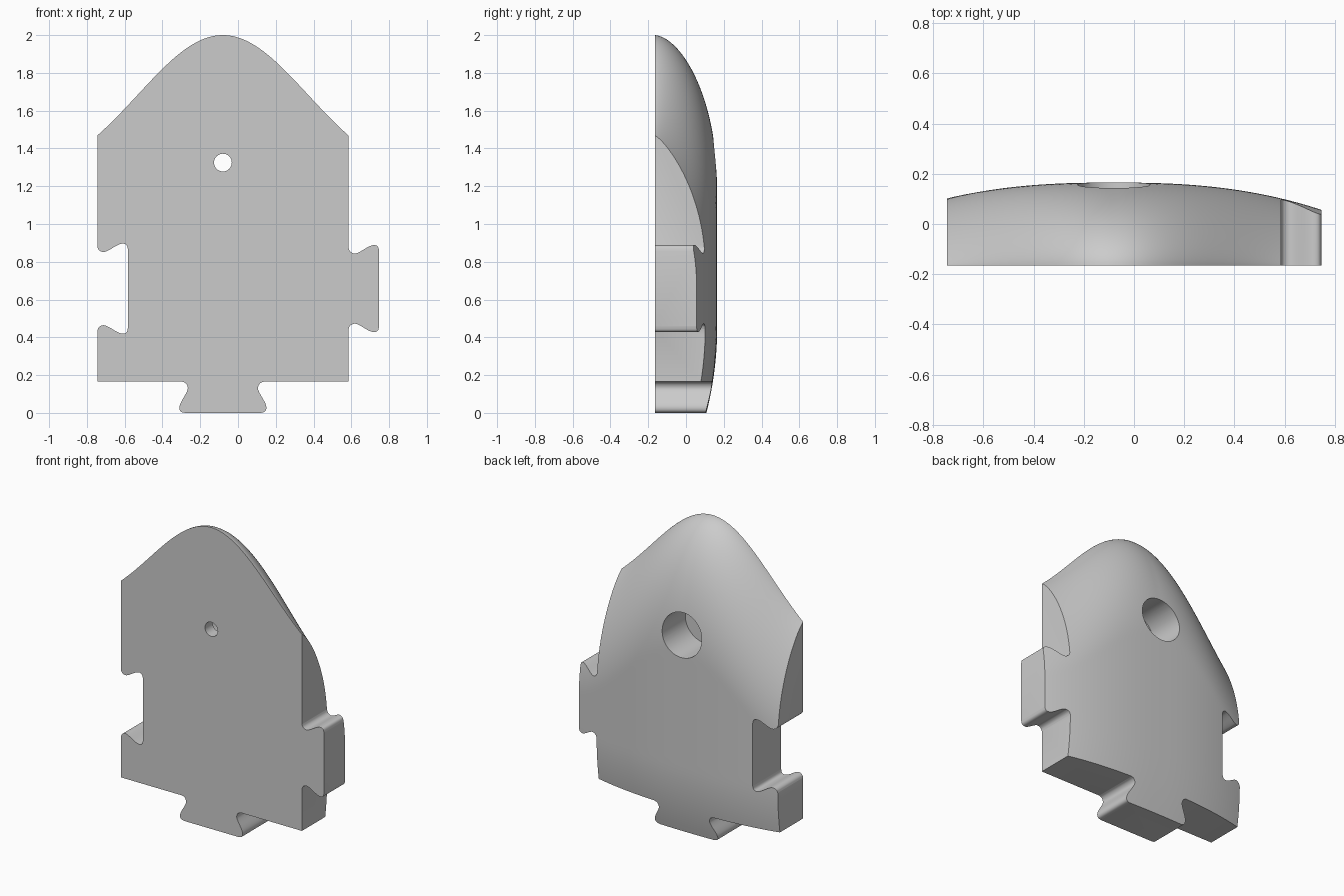
import bpy, bmesh, math

cube = bpy.data.objects.get("Cube")
if cube:
    bpy.data.objects.remove(cube, do_unlink=True)

MID = -0.08            # symmetry line of the body
HALF = 0.665           # half width of the body
BASE = 0.165           # bottom edge of the body
FRONT = -0.165         # flat front plane
SIDE_Z = 0.658         # height of the side tab and socket
HOLE_Z = 1.325

grey = bpy.data.materials.new("plain grey")
grey.use_nodes = True
grey.diffuse_color = (0.6, 0.6, 0.6, 1)
grey.node_tree.nodes["Principled BSDF"].inputs["Base Color"].default_value = (0.6, 0.6, 0.6, 1)


def make_object(name, bm):
    bmesh.ops.recalc_face_normals(bm, faces=bm.faces[:])
    mesh = bpy.data.meshes.new(name)
    bm.to_mesh(mesh)
    bm.free()
    obj = bpy.data.objects.new(name, mesh)
    bpy.context.collection.objects.link(obj)
    mesh.materials.append(grey)
    return obj


def prism(name, outline, y0, y1):
    """Extrude an outline in x and z along y."""
    bm = bmesh.new()
    face = bm.faces.new([bm.verts.new((x, y0, z)) for x, z in outline])
    moved = bmesh.ops.extrude_face_region(bm, geom=[face])["geom"]
    bmesh.ops.translate(bm, vec=(0, y1 - y0, 0),
                        verts=[v for v in moved if isinstance(v, bmesh.types.BMVert)])
    return make_object(name, bm)


def circle(radius, count=64):
    return [(MID + radius * math.cos(math.tau * i / count),
             HOLE_Z + radius * math.sin(math.tau * i / count)) for i in range(count)]


def round_path(points):
    """Corner cutting that keeps the end points."""
    result = [points[0]]
    for (a, b), (c, d) in zip(points, points[1:]):
        result += [(a * .75 + c * .25, b * .75 + d * .25),
                   (a * .25 + c * .75, b * .25 + d * .75)]
    return result + [points[-1]]


def dovetail(grow=0):
    """Tab outline as (along the edge, away from the edge)."""
    half = [(.215, 0), (.195, .007), (.184, .03), (.19, .053),
            (.225, .11), (.232, .137), (.224, .157), (.2, .162)]
    half = round_path(round_path([(s + grow, d) for s, d in half]))
    return half + [(-s, d) for s, d in reversed(half)]


def crest(u):
    """Height of the upper outline."""
    return 2 - 0.8 * (1 - math.exp(-u * u / (2 * 0.45 ** 2)))


def depth(u, z):
    """Thickness of the domed back."""
    u = abs(u)
    t = min(1, max(0, (crest(u) - z) / (0.8 - 0.15 * u)))
    rise = (1 - (1 - t) ** 2) ** (0.58 + 0.5 * u * u)
    return (0.33 - 0.175 * u ** 2.5) * rise - 0.28 * max(0, 0.45 - z) ** 2


def dome(columns=96, rows=72, reach=0.9, floor=-0.1):
    bm = bmesh.new()
    grid = []
    for i in range(columns + 1):
        u = reach * (2 * i / columns - 1)
        top = crest(u)
        column = []
        for j in range(rows + 1):
            z = top - (top - floor) * (j / rows) ** 1.7
            y = FRONT + (depth(u, z) if j else 0)
            column.append(bm.verts.new((MID + u, y, z)))
        grid.append(column)
    for a, b in zip(grid, grid[1:]):
        for j in range(rows):
            bm.faces.new((a[j], a[j + 1], b[j + 1], b[j]))
    # flat front, sides and floor
    left = bm.verts.new((MID - reach, FRONT, floor))
    right = bm.verts.new((MID + reach, FRONT, floor))
    bm.faces.new([c[0] for c in grid] + [right, left])
    bm.faces.new(grid[0] + [left])
    bm.faces.new(grid[-1] + [right])
    bm.faces.new([c[-1] for c in grid] + [right, left])
    return make_object("domed_panel", bm)


def cut(target, tool, operation):
    tool.hide_render = True
    mod = target.modifiers.new(tool.name, "BOOLEAN")
    mod.operation = operation
    mod.solver = "EXACT"
    mod.object = tool
    bpy.context.view_layer.objects.active = target
    bpy.ops.object.modifier_apply(modifier=mod.name)
    bpy.data.objects.remove(tool, do_unlink=True)


# Interlocking outline: socket on the right, tabs on the left and bottom
x0, x1 = MID - HALF, MID + HALF
outline = [(x0, 2.2), (x0, BASE + 0.6)][:1]
outline += [(x0 + d, SIDE_Z + s) for s, d in dovetail(0.008)]
outline += [(x0, BASE)]
outline += [(MID + s, BASE - d * BASE / 0.162) for s, d in reversed(dovetail())]
outline += [(x1, BASE)]
outline += [(x1 + d, SIDE_Z + s) for s, d in reversed(dovetail())]
outline += [(x1, 2.2)]

panel = dome()
cut(panel, prism("outline_cutter", outline, -0.4, 0.4), "INTERSECT")

# Stepped bolt hole
cut(panel, prism("recess_cutter", circle(0.145), -0.085, 0.4), "DIFFERENCE")
cut(panel, prism("bolt_cutter", circle(0.047, 40), -0.4, 0.0), "DIFFERENCE")

bpy.ops.object.select_all(action="DESELECT")
panel.select_set(True)
bpy.context.view_layer.objects.active = panel
bpy.ops.object.shade_smooth_by_angle(angle=math.radians(30))
